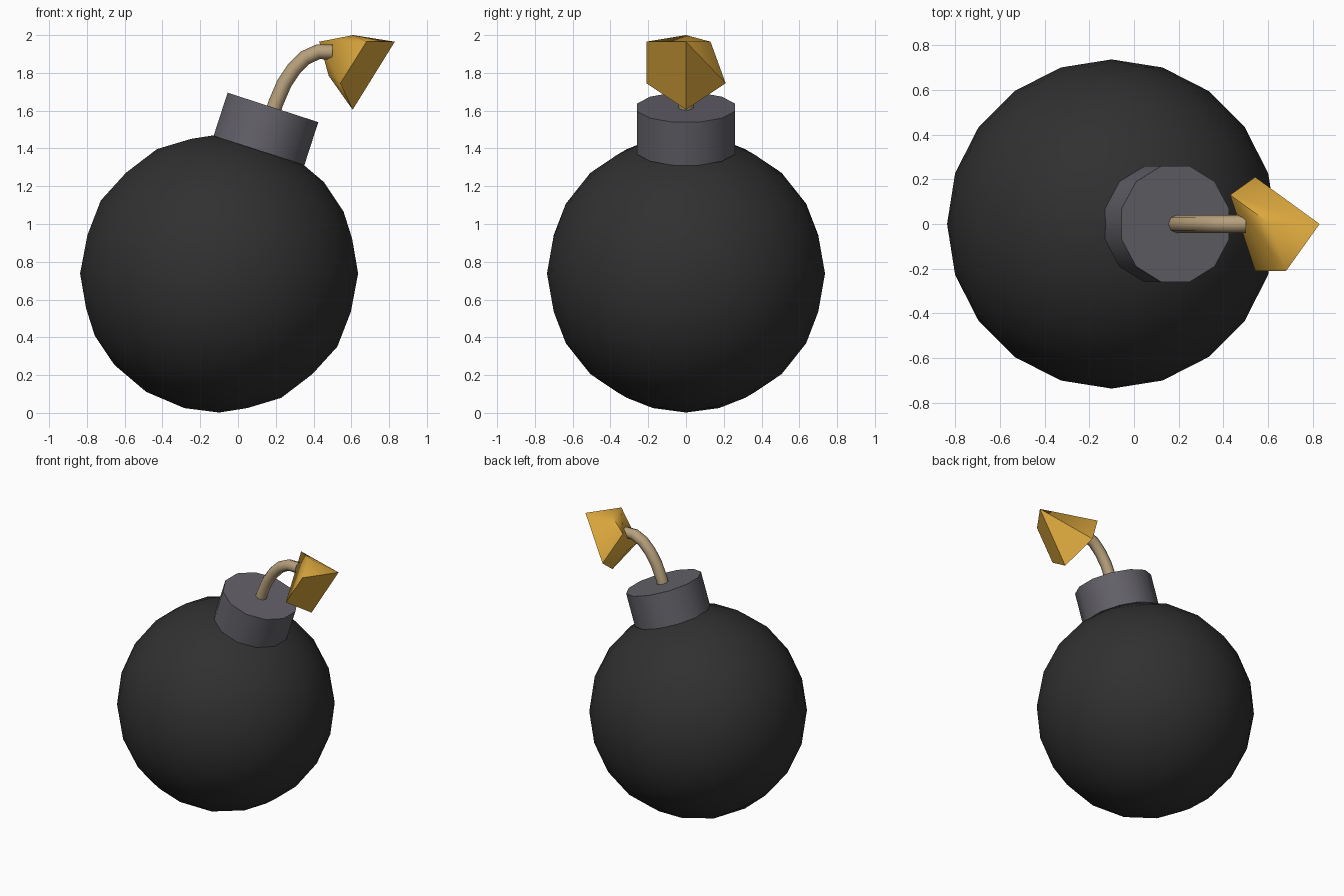
import bpy, bmesh, math
from mathutils import Vector

cube = bpy.data.objects.get("Cube")
if cube:
    bpy.data.objects.remove(cube, do_unlink=True)


def material(name, rgb):
    mat = bpy.data.materials.new(name)
    mat.use_nodes = True
    mat.diffuse_color = (*rgb, 1)
    mat.node_tree.nodes["Principled BSDF"].inputs["Base Color"].default_value = (*rgb, 1)
    return mat


def finish(name, bm, mat, angle):
    """Turn a bmesh into a named object with one colour and smooth shading."""
    bmesh.ops.recalc_face_normals(bm, faces=bm.faces)
    mesh = bpy.data.meshes.new(name)
    bm.to_mesh(mesh)
    bm.free()
    mesh.materials.append(mat)
    obj = bpy.data.objects.new(name, mesh)
    bpy.context.collection.objects.link(obj)
    bpy.ops.object.select_all(action='DESELECT')
    obj.select_set(True)
    bpy.context.view_layer.objects.active = obj
    bpy.ops.object.shade_smooth_by_angle(angle=math.radians(angle))
    return obj


charcoal = material("charcoal", (0.03, 0.03, 0.03))
grey = material("neck grey", (0.125, 0.12, 0.14))
tan = material("rope tan", (0.47, 0.35, 0.2))
gold = material("flame gold", (0.75, 0.41, 0.05))

# Round body
bm = bmesh.new()
bmesh.ops.create_icosphere(bm, subdivisions=3, radius=0.736)
body = finish("body", bm, charcoal, 60)
body.location = (-0.1, 0, 0.738)

# Tilted twelve-sided neck, flat sides facing front and back
bm = bmesh.new()
bmesh.ops.create_cone(bm, cap_ends=True, segments=12, radius1=0.268,
                      radius2=0.268, depth=0.24)
neck = finish("neck", bm, grey, 40)
neck.scale.x = 0.975
neck.location = (0.148, 0, 1.503)
neck.rotation_euler.y = math.radians(18)
if max(v.co.y for v in neck.data.vertices) > 0.265:
    for v in neck.data.vertices:
        x, y = v.co.x, v.co.y
        a = math.atan2(y, x) + math.pi / 12
        v.co.x, v.co.y = 0.268 * math.cos(a), 0.268 * math.sin(a)

# Fuse: an eight-sided tube swept along a curved path
path = [Vector((x, 0, z)) for x, z in
        [(0.175, 1.56), (0.2, 1.64), (0.245, 1.745), (0.295, 1.82),
         (0.355, 1.88), (0.425, 1.912), (0.5, 1.91)]]
bm = bmesh.new()
rings = []
for i, p in enumerate(path):
    along = (path[min(i + 1, len(path) - 1)] - path[max(i - 1, 0)]).normalized()
    side = Vector((0, 1, 0))
    out = along.cross(side)
    rings.append([bm.verts.new(p + 0.04 * (math.cos(t) * side + math.sin(t) * out))
                  for t in (k * math.pi / 4 for k in range(8))])
for a, b in zip(rings, rings[1:]):
    for k in range(8):
        n = (k + 1) % 8
        bm.faces.new((a[k], a[n], b[n], b[k]))
bm.faces.new(rings[0])
bm.faces.new(rings[-1])
finish("fuse", bm, tan, 50)

# Faceted flame: convex gem around a few corners
corners = [(0.61, 0, 2.0), (0.83, 0, 1.965), (0.68, -0.21, 1.965),
           (0.43, 0.13, 1.965), (0.542, 0.21, 1.745), (0.542, -0.21, 1.745),
           (0.48, 0, 1.785), (0.607, 0, 1.605)]
bm = bmesh.new()
for c in corners:
    bm.verts.new(c)
bmesh.ops.convex_hull(bm, input=bm.verts)
finish("flame", bm, gold, 50)
